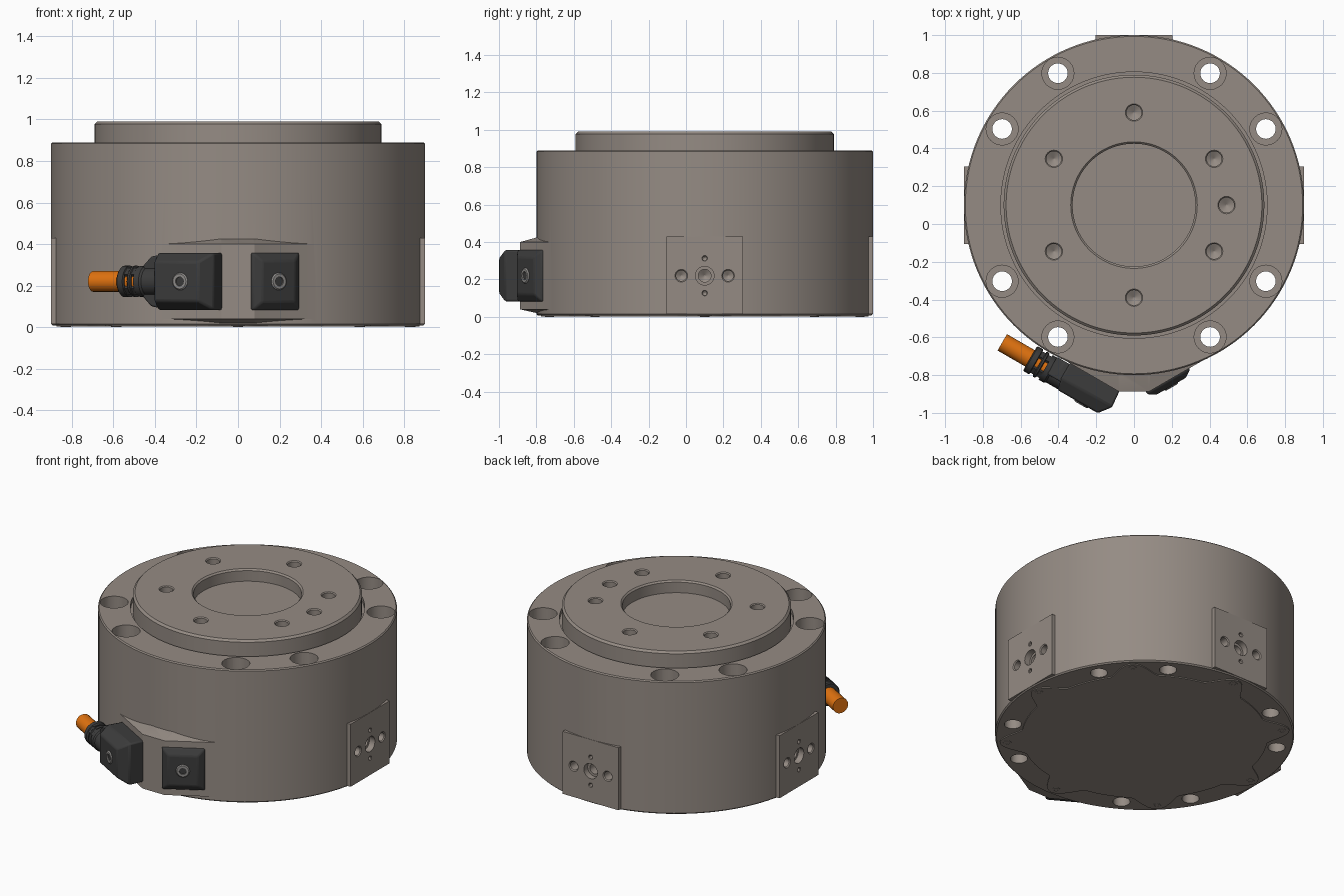
import bpy, bmesh
from math import pi, sin, cos, radians
from mathutils import Matrix, Vector

if "Cube" in bpy.data.objects:
    bpy.data.objects.remove(bpy.data.objects["Cube"])

T, R = Matrix.Translation, Matrix.Rotation
AXIS = T((0, 0.1, 0))          # main axis of the housing
ALONG_X = R(pi / 2, 4, 'Y')    # turns a z axis part to point along x
MID = 0.22                     # height of the connectors and side holes


def material(name, colour, rough=0.5):
    m = bpy.data.materials.new(name)
    m.use_nodes = True
    m.diffuse_color = (*colour, 1)
    node = m.node_tree.nodes["Principled BSDF"]
    node.inputs["Base Color"].default_value = (*colour, 1)
    node.inputs["Roughness"].default_value = rough
    return m


METAL = material("warm grey metal", (0.30, 0.26, 0.23))
BLACK = material("charcoal plastic", (0.045, 0.045, 0.045))
ORANGE = material("orange cable", (0.75, 0.17, 0.005))
STEEL = material("screw steel", (0.28, 0.27, 0.26))


def loft(bm, rings, m=Matrix()):
    """Skin a stack of closed outlines and cap both ends."""
    rows = [[bm.verts.new(m @ Vector(p)) for p in ring] for ring in rings]
    n = len(rows[0])
    for a, b in zip(rows, rows[1:]):
        for i in range(n):
            j = (i + 1) % n
            bm.faces.new((a[i], a[j], b[j], b[i]))
    bm.faces.new(rows[0])
    bm.faces.new(rows[-1])


def lathe(bm, profile, m=Matrix(), seg=24):
    loft(bm, [[(r * cos(2 * pi * i / seg), r * sin(2 * pi * i / seg), z)
               for i in range(seg)] for r, z in profile], m)


def box_stack(bm, levels, m):
    """Rectangles given as u0, u1, half height and distance outward."""
    loft(bm, [[(a, -h, n), (b, -h, n), (b, h, n), (a, h, n)]
              for a, b, h, n in levels], m)


def finish(bm, name, mat, bevel=0):
    bmesh.ops.recalc_face_normals(bm, faces=bm.faces)
    mesh = bpy.data.meshes.new(name)
    bm.to_mesh(mesh)
    bm.free()
    mesh.materials.append(mat)
    ob = bpy.data.objects.new(name, mesh)
    bpy.context.collection.objects.link(ob)
    if bevel:
        mod = ob.modifiers.new("bevel", 'BEVEL')
        mod.width, mod.segments = bevel, 2
    smooth(ob)
    return ob


def activate(ob):
    bpy.ops.object.select_all(action='DESELECT')
    ob.select_set(True)
    bpy.context.view_layer.objects.active = ob


def smooth(ob):
    activate(ob)
    bpy.ops.object.shade_smooth_by_angle(angle=radians(28))


def boolean(ob, other, operation):
    mod = ob.modifiers.new("cut", 'BOOLEAN')
    mod.operation, mod.object, mod.solver = operation, other, 'EXACT'
    activate(ob)
    bpy.ops.object.modifier_apply(modifier=mod.name)
    bpy.data.objects.remove(other)


def polar(angle, r, z):
    a = radians(angle)
    return AXIS @ T((r * cos(a), r * sin(a), z))


# Round housing with the raised rotating flange and shallow centre bore
bm = bmesh.new()
lathe(bm, [(0.325, 0.91), (0.325, 0.98), (0.335, 0.99), (0.677, 0.99), (0.69, 0.977),
           (0.69, 0.86), (0.705, 0.86), (0.705, 0.89), (0.893, 0.89), (0.9, 0.883),
           (0.9, 0.016), (0.892, 0.008)], AXIS, 128)
housing = finish(bm, "housing", METAL)

# Flat mounting pads on three sides
PADS = [AXIS @ R(a, 4, 'Z') @ T((0.901, 0, MID)) @ ALONG_X for a in (0, pi / 2, pi)]
bm = bmesh.new()
for m in PADS:
    loft(bm, [[(-0.21, -0.205, n), (0.205, -0.205, n), (0.205, 0.205, n), (-0.21, 0.205, n)]
              for n in (-0.2, 0)], m)
boolean(housing, finish(bm, "pads", METAL), 'UNION')

# Angled front boss carrying the connectors
bm = bmesh.new()
rings = []
for z, back in ((0.02, 0.09), (0.04, 0), (0.40, 0), (0.425, 0.09)):
    half = [(0.08, -0.887 + back), (0.45, -0.673 + back), (0.45, -0.4)]
    rings.append([(x, y, z) for x, y in half] + [(-x, y, z) for x, y in half[::-1]])
loft(bm, rings)
boolean(housing, finish(bm, "boss", METAL), 'UNION')

# Holes: counterbored through holes, flange threads, pad holes
bm = bmesh.new()
for a in (30, 60, 120, 150, 210, 240, 300, 330):
    lathe(bm, [(0.052, -0.1), (0.052, 0.5), (0.085, 0.5), (0.085, 1.1)], polar(a, 0.806, 0))


def blind_hole(r, depth, m, lip=0.006):
    lathe(bm, [(0.003, -depth - r / 2), (r, -depth), (r, -lip), (r + lip, 0), (r + lip, 0.05)], m)


for a in (0, 30, 90, 150, 210, 270, 330):
    blind_hole(0.04, 0.13, polar(a, 0.49, 0.99))
for m in PADS:
    lathe(bm, [(0.003, -0.13), (0.034, -0.11), (0.034, -0.04), (0.05, -0.04), (0.05, 0.05)], m)
    for side in (-1, 1):
        blind_hole(0.028, 0.09, m @ T((0, 0.125 * side, 0)))
        blind_hole(0.011, 0.05, m @ T((0.093 * side, 0, 0)), 0.004)
boolean(housing, finish(bm, "hole_cutters", METAL), 'DIFFERENCE')
smooth(housing)

# Scalloped bottom cover and its screws
bm = bmesh.new()
outline = []
for i in range(192):
    t = 2 * pi * i / 192
    r = 0.74 + 0.135 * max(0, cos(8 * t)) ** 1.5
    outline.append((r * cos(t), r * sin(t)))
loft(bm, [[(x, y, z) for x, y in outline] for z in (0.002, 0.012)], AXIS)
finish(bm, "bottom_cover", METAL)
bm = bmesh.new()
for i in range(8):
    lathe(bm, [(0.012, 0.004), (0.012, 0), (0.025, 0), (0.025, 0.006)], polar(45 * i, 0.83, 0), 16)
finish(bm, "cover_screws", METAL)


def connector_frame(side):
    """Local x runs along the slanted boss face, local z points outward."""
    u = Vector((side * cos(pi / 6), 0.5, 0))
    n = Vector((side * 0.5, -cos(pi / 6), 0))
    return T((side * 0.08, -0.887, MID)) @ Matrix((u, n.cross(u), n)).transposed().to_4x4()


def socket_screw(name, m):
    bm = bmesh.new()
    lathe(bm, [(0.02, -0.012), (0.022, 0.007), (0.036, 0.007), (0.042, 0.001), (0.042, -0.01)], m)
    finish(bm, name, STEEL)


# Blanking plug on one slanted face
plug = connector_frame(1)
bm = bmesh.new()
box_stack(bm, [(-0.015, 0.245, 0.138, -0.02), (-0.015, 0.245, 0.138, 0.008),
               (0.025, 0.205, 0.098, 0.034)], plug)
finish(bm, "blanking_plug", BLACK, 0.008)
socket_screw("plug_screw", plug @ T((0.115, 0, 0.034)))

# Cable connector on the other face
conn = connector_frame(-1)
bm = bmesh.new()
box_stack(bm, [(0.0, 0.30, 0.138, -0.02), (-0.01, 0.30, 0.138, 0.09),
               (0.04, 0.285, 0.095, 0.155)], conn)
finish(bm, "connector_body", BLACK, 0.01)
socket_screw("connector_screw", conn @ T((0.14, 0, 0.155)))
bm = bmesh.new()
neck = [(0.27, -0.13), (0.33, -0.12), (0.375, -0.075), (0.375, 0.075), (0.33, 0.12), (0.27, 0.13)]
loft(bm, [[(x, y, n) for x, y in neck] for n in (0.005, 0.11)], conn)
finish(bm, "connector_neck", BLACK, 0.008)

# Cable gland with slotted rings, ribs and the cable
gland = conn @ T((0, 0, 0.083)) @ ALONG_X
bm = bmesh.new()
lathe(bm, [(0.068, 0.26), (0.068, 0.36), (0.075, 0.37), (0.075, 0.40)], gland)
for a, b in ((0.418, 0.438), (0.456, 0.495)):
    lathe(bm, [(0.07, a), (0.076, a + 0.004), (0.076, b - 0.006), (0.07, b)], gland)
for i in range(4):
    rib = gland @ R(pi / 4 + i * pi / 2, 4, 'Z')
    loft(bm, [[(0.05, -0.022, z), (0.07, -0.022, z), (0.07, 0.022, z), (0.05, 0.022, z)]
              for z in (0.38, 0.48)], rib)
finish(bm, "cable_gland", BLACK)
bm = bmesh.new()
lathe(bm, [(0.06, 0.39), (0.06, 0.48), (0.05, 0.485), (0.05, 0.665)], gland)
finish(bm, "cable", ORANGE)
